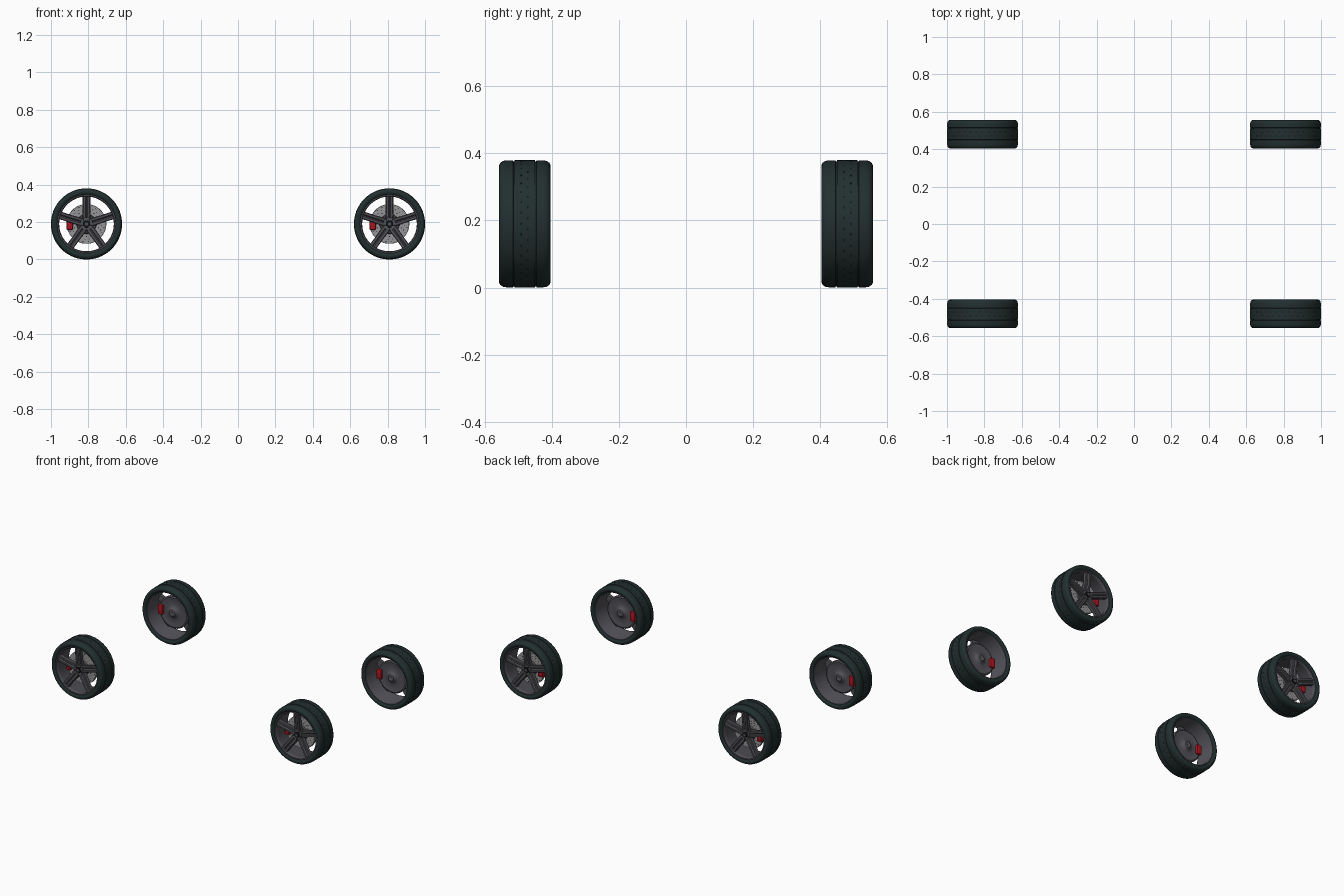
import bpy, bmesh, math
from mathutils import Matrix, Vector

if "Cube" in bpy.data.objects:
    bpy.data.objects.remove(bpy.data.objects["Cube"])


def material(name, rgb):
    m = bpy.data.materials.new(name)
    m.diffuse_color = (*rgb, 1)
    m.use_nodes = True
    m.node_tree.nodes["Principled BSDF"].inputs["Base Color"].default_value = m.diffuse_color
    return m


RUBBER = material("dark_rubber", (0.016, 0.028, 0.028))
ALLOY = material("alloy_grey", (0.085, 0.083, 0.098))
STEEL = material("brake_steel", (0.30, 0.30, 0.31))
RED = material("caliper_red", (0.42, 0.008, 0.015))
BLACK = material("black", (0.006, 0.008, 0.008))

R = 0.19
CENTRE_X, CENTRE_Y = 0.81, 0.4805


def spin(angle):
    return Matrix.Rotation(angle, 4, 'Y')


def lathe(bm, profile, n=72):
    """Closed (radius, y) profile revolved around the wheel axle."""
    rings = []
    for i in range(n):
        a = 2 * math.pi * i / n
        rings.append([bm.verts.new((r * math.sin(a), y, r * math.cos(a))) for r, y in profile])
    k = len(profile)
    for i in range(n):
        p, q = rings[i], rings[(i + 1) % n]
        for j in range(k):
            bm.faces.new((p[j], p[(j + 1) % k], q[(j + 1) % k], q[j]))


def disc(bm, r, y0, y1, x=0, z=0, n=48, r_end=None):
    """Cylinder or cone along the axle from y0 (outer) to y1 (inner)."""
    m = Matrix.Translation((x, (y0 + y1) / 2, z)) @ Matrix.Rotation(math.pi / 2, 4, 'X')
    bmesh.ops.create_cone(bm, cap_ends=True, segments=n, radius1=r if r_end is None else r_end,
                          radius2=r, depth=abs(y1 - y0), matrix=m)


def ring_of_discs(bm, count, radius, r, y0, y1, n=8, start=0):
    for i in range(count):
        a = start + 2 * math.pi * i / count
        disc(bm, r, y0, y1, radius * math.sin(a), radius * math.cos(a), n)


def box(bm, size, matrix):
    return bmesh.ops.create_cube(bm, size=1, matrix=matrix @ Matrix.Diagonal((*size, 1)))["verts"]


# Each part is built for a wheel whose outer side faces -y
def tyre(bm):
    half = [(0.153, 0.064), (0.158, 0.071), (0.168, 0.0765), (0.175, 0.0765), (0.182, 0.073),
            (0.1875, 0.065), (0.1892, 0.055), (0.1895, 0.035), (0.1865, 0.034), (0.1865, 0.031),
            (0.19, 0.030), (0.19, 0.012)]
    lathe(bm, half + [(r, -y) for r, y in reversed(half)], 96)


def tread_marks(bm):
    for i in range(36):
        for k, y in enumerate((-0.011, 0.009)):
            a = 2 * math.pi * (i + 0.5 * k) / 36
            box(bm, (0.007, 0.005, 0.002), spin(a) @ Matrix.Translation((0, y, R - 0.0008)))


def rim_barrel(bm):
    lathe(bm, [(0.158, -0.069), (0.150, -0.069), (0.146, -0.062), (0.146, -0.045), (0.149, -0.035),
               (0.149, 0.058), (0.152, 0.068), (0.157, 0.068), (0.157, 0.058), (0.155, 0.05),
               (0.155, -0.06)])


def rim_bolts(bm):
    ring_of_discs(bm, 40, 0.1525, 0.0022, -0.0715, -0.068, 6)


def spokes(bm):
    # (radius, half width, front depth) stations along one grooved spoke
    stations = [(0.015, 0.021, -0.047), (0.05, 0.0215, -0.052), (0.10, 0.020, -0.060), (0.149, 0.021, -0.064)]
    for i in range(5):
        loops = []
        for r, w, f in stations:
            pts = [(-w, f + 0.024), (-w, f + 0.004), (-w + 0.004, f), (-0.006, f), (0, f + 0.007),
                   (0.006, f), (w - 0.004, f), (w, f + 0.004), (w, f + 0.024)]
            loops.append([bm.verts.new(spin(2 * math.pi * i / 5) @ Vector((x, y, r))) for x, y in pts])
        for a, b in zip(loops, loops[1:]):
            for j in range(len(a)):
                k = (j + 1) % len(a)
                bm.faces.new((a[j], a[k], b[k], b[j]))
        bm.faces.new(loops[0])
        bm.faces.new(loops[-1])


def hub(bm):
    disc(bm, 0.034, -0.053, -0.005, r_end=0.040)


def centre_cap(bm):
    disc(bm, 0.018, -0.057, -0.050, r_end=0.020, n=32)


def cap_badge(bm):
    disc(bm, 0.009, -0.0585, -0.056, n=24)


def wheel_nuts(bm):
    ring_of_discs(bm, 5, 0.027, 0.004, -0.056, -0.05, 6, math.pi / 5)


def brake_rotor(bm):
    lathe(bm, [(0.105, -0.014), (0.105, -0.003), (0.035, -0.003), (0.035, -0.014)], 64)


def rotor_holes(bm):
    for k, r in enumerate((0.068, 0.082, 0.096)):
        ring_of_discs(bm, 20, r, 0.0026, -0.0146, -0.0135, 8, k * 0.1)


def rotor_hat(bm):
    disc(bm, 0.050, -0.024, -0.012, r_end=0.054)


def back_plate(bm):
    # Dished inner shield with a raised axle boss
    lathe(bm, [(0.106, -0.003), (0.106, 0.004), (0.098, 0.008), (0.075, 0.004), (0.045, 0.003),
               (0.030, 0.010), (0.022, 0.021), (0.014, 0.023), (0.0005, 0.018), (0.0005, -0.003)], 64)


def caliper(bm):
    box(bm, (0.034, 0.056, 0.064), Matrix.Translation((-0.090, -0.006, 0)))
    bmesh.ops.bevel(bm, geom=bm.edges[:], offset=0.005, segments=2, affect='EDGES', profile=0.5)


PARTS = [("tyre", tyre, RUBBER), ("tread_marks", tread_marks, BLACK), ("rim_barrel", rim_barrel, ALLOY),
         ("rim_bolts", rim_bolts, ALLOY), ("spokes", spokes, ALLOY), ("hub", hub, ALLOY),
         ("centre_cap", centre_cap, BLACK), ("cap_badge", cap_badge, ALLOY), ("wheel_nuts", wheel_nuts, BLACK),
         ("brake_rotor", brake_rotor, STEEL), ("rotor_holes", rotor_holes, BLACK),
         ("rotor_hat", rotor_hat, ALLOY), ("back_plate", back_plate, ALLOY), ("caliper", caliper, RED)]

# Front wheels face -y, rear wheels are mirrored to face +y
for row, side in (("front", 1), ("rear", -1)):
    for name, build, mat in PARTS:
        bm = bmesh.new()
        build(bm)
        for v in bm.verts:
            v.co.y *= side
        bmesh.ops.recalc_face_normals(bm, faces=bm.faces[:])
        mesh = bpy.data.meshes.new(f"{row}_{name}")
        bm.to_mesh(mesh)
        bm.free()
        mesh.materials.append(mat)
        mesh.shade_smooth()
        mesh.set_sharp_from_angle(angle=math.radians(32))
        for end, sx in (("left", -1), ("right", 1)):
            ob = bpy.data.objects.new(f"{row}_{end}_{name}", mesh)
            ob.location = (sx * CENTRE_X, -side * CENTRE_Y, R)
            bpy.context.collection.objects.link(ob)
